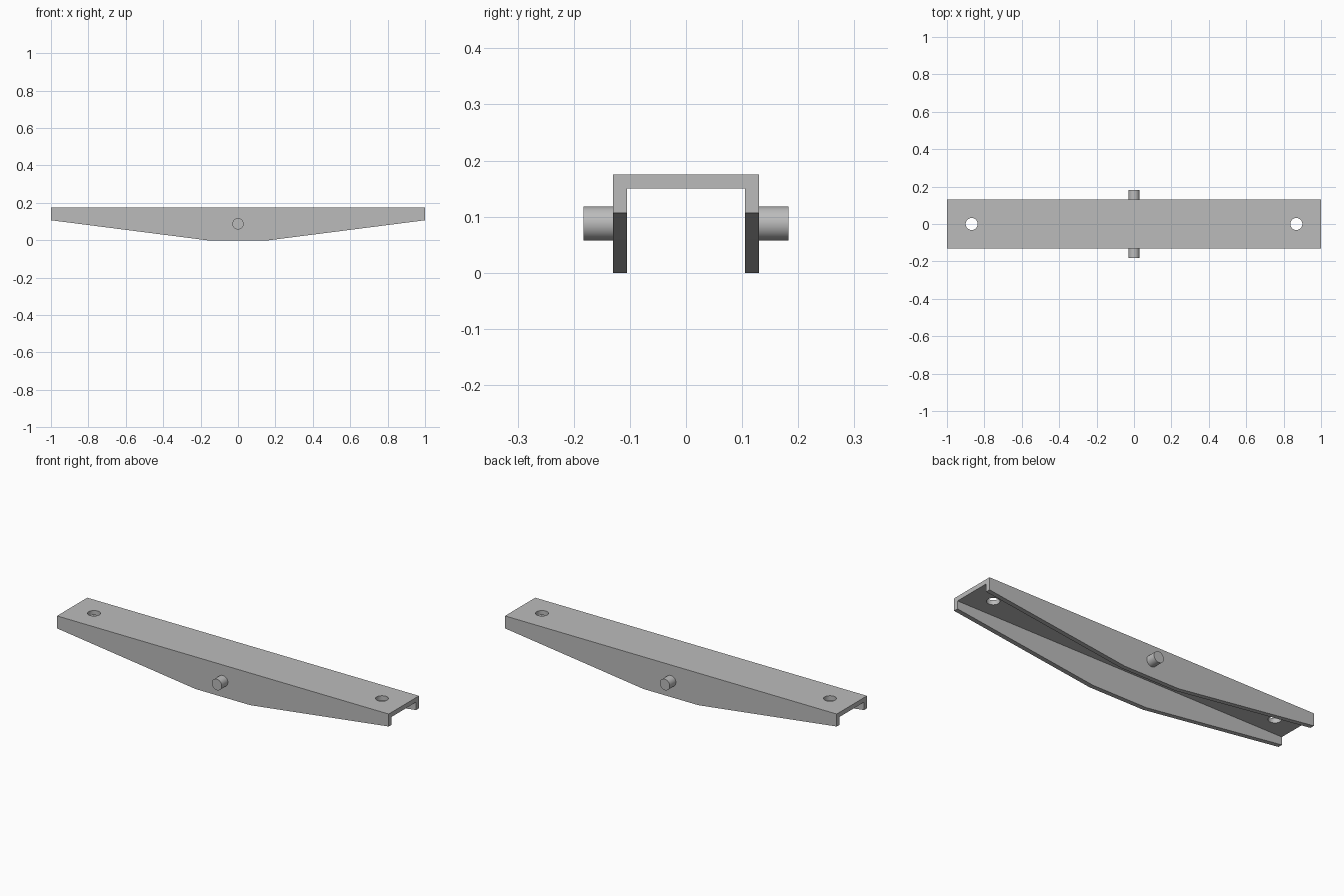
import bpy, bmesh, math
from mathutils import Matrix, Vector

cube = bpy.data.objects.get("Cube")
if cube:
    bpy.data.objects.remove(cube, do_unlink=True)

HALF_W, WALL, TOP = 0.13, 0.025, 0.175
PIN_R, PIN_Z, PIN_END = 0.03, 0.088, 0.183
HOLE_X, HOLE_R = 0.868, 0.032

grey = bpy.data.materials.new("plain_grey")
grey.use_nodes = True
colour = (0.5, 0.5, 0.5, 1)
grey.diffuse_color = colour
grey.node_tree.nodes["Principled BSDF"].inputs["Base Color"].default_value = colour


def add_object(name, bm):
    bmesh.ops.recalc_face_normals(bm, faces=bm.faces)
    mesh = bpy.data.meshes.new(name)
    bm.to_mesh(mesh)
    bm.free()
    mesh.materials.append(grey)
    obj = bpy.data.objects.new(name, mesh)
    bpy.context.collection.objects.link(obj)
    return obj


def add_cylinder(name, radius, depth, matrix):
    bm = bmesh.new()
    bmesh.ops.create_cone(bm, cap_ends=True, segments=48, radius1=radius,
                          radius2=radius, depth=depth, matrix=matrix)
    return add_object(name, bm)


def cut(target, cutter):
    cutter.hide_render = True
    mod = target.modifiers.new("cut", "BOOLEAN")
    mod.operation, mod.solver, mod.object = "DIFFERENCE", "EXACT", cutter
    bpy.context.view_layer.objects.active = target
    bpy.ops.object.modifier_apply(modifier=mod.name)
    bpy.data.objects.remove(cutter, do_unlink=True)


def smooth(obj):
    bpy.ops.object.select_all(action="DESELECT")
    obj.select_set(True)
    bpy.context.view_layer.objects.active = obj
    bpy.ops.object.shade_smooth_by_angle(angle=math.radians(30))


# Channel beam: tapered side profile extruded across the width
half = [(1, TOP), (1, 0.107), (0.165, 0)]
profile = half + [(-x, z) for x, z in reversed(half)]
bm = bmesh.new()
face = bm.faces.new([bm.verts.new((x, -HALF_W, z)) for x, z in profile])
side = bmesh.ops.extrude_face_region(bm, geom=[face])["geom"]
bmesh.ops.translate(bm, vec=(0, 2 * HALF_W, 0),
                    verts=[v for v in side if isinstance(v, bmesh.types.BMVert)])
beam = add_object("channel_beam", bm)

# Hollow underside
bm = bmesh.new()
bmesh.ops.create_cube(bm, size=1)
bmesh.ops.scale(bm, vec=(3, 2 * (HALF_W - WALL), 1), verts=bm.verts)
bmesh.ops.translate(bm, vec=(0, 0, TOP - WALL - 0.5), verts=bm.verts)
cut(beam, add_object("hollow_cutter", bm))

# Bolt holes through the top plate
for x in (-HOLE_X, HOLE_X):
    cut(beam, add_cylinder("hole_cutter", HOLE_R, 0.2,
                           Matrix.Translation((x, 0, TOP))))
smooth(beam)

# Pivot pins on the outer walls
for name, sign in (("front_pin", -1), ("back_pin", 1)):
    length = PIN_END - HALF_W
    place = Matrix.Translation(Vector((0, sign * (HALF_W + length / 2), PIN_Z)))
    smooth(add_cylinder(name, PIN_R, length, place @ Matrix.Rotation(math.pi / 2, 4, "X")))
